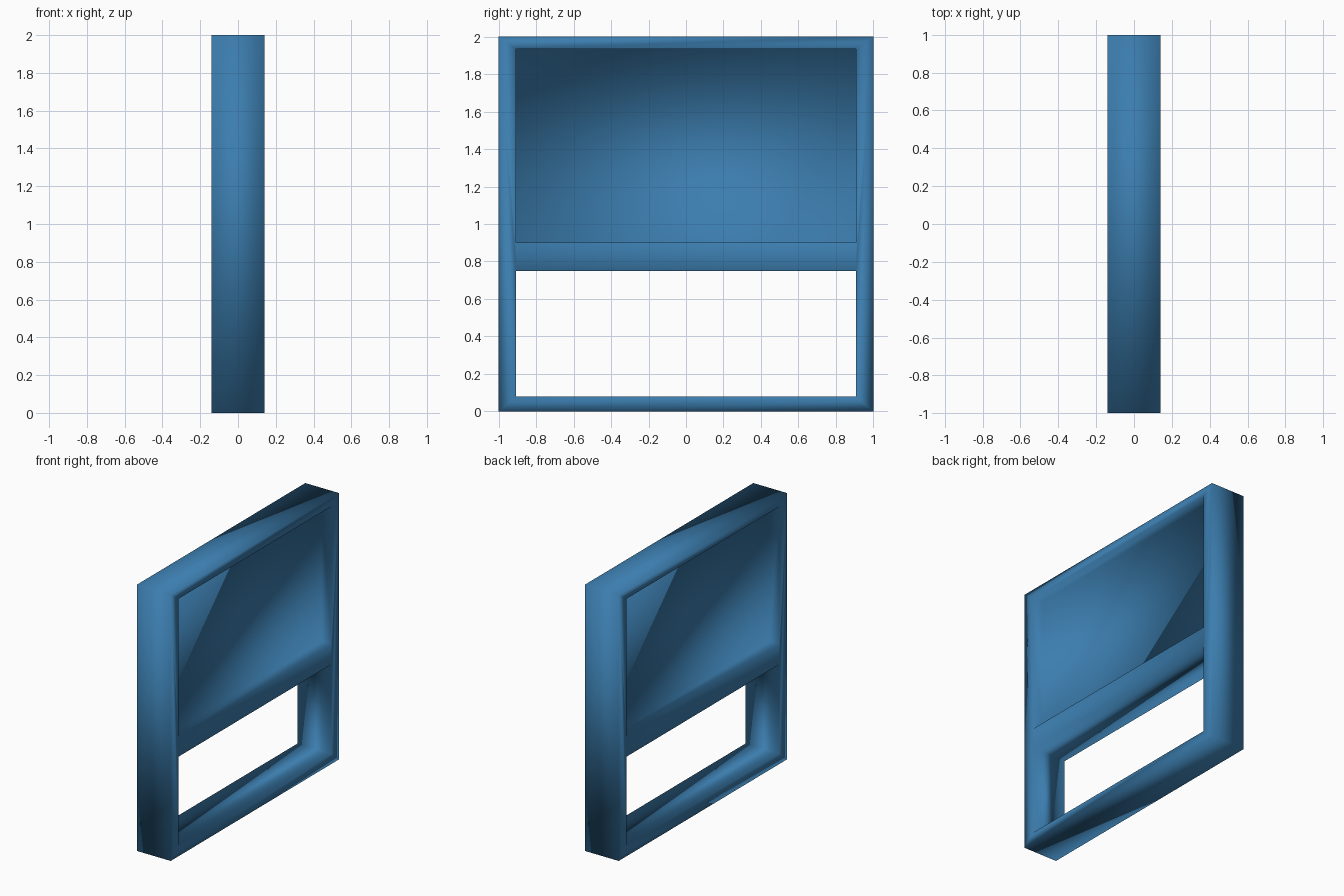
import bpy
import bmesh

if "Cube" in bpy.data.objects:
    bpy.data.objects.remove(bpy.data.objects["Cube"], do_unlink=True)

HALF_DEPTH = 0.141
RECESS = 0.08

# Blue paint
paint = bpy.data.materials.new("blue_paint")
paint.use_nodes = True
colour = (0.044, 0.205, 0.425, 1)
paint.diffuse_color = colour
paint.node_tree.nodes["Principled BSDF"].inputs["Base Color"].default_value = colour

bm = bmesh.new()


def rect(x, half_width, low, high):
    """Four corners: bottom left, bottom right, top right, top left."""
    w = half_width
    return [bm.verts.new((x, y, z)) for y, z in
            ((-w, low), (w, low), (w, high), (-w, high))]


def bridge(a, b):
    """Walls between two matching rectangles."""
    for i in range(4):
        j = (i + 1) % 4
        bm.faces.new((a[i], a[j], b[j], b[i]))


outers, openings = [], []
for side in (1, -1):
    x = side * HALF_DEPTH
    outer = rect(x, 1, 0, 2)
    opening = rect(x, 0.907, 0.078, 0.748)
    pane_rim = rect(x, 0.907, 0.9, 1.935)
    pane = rect(x - side * RECESS, 0.907, 0.9, 1.935)

    # Sill, sash rail and head
    for lower, upper in (((outer[0], outer[1]), (opening[0], opening[1])),
                         ((opening[3], opening[2]), (pane_rim[0], pane_rim[1])),
                         ((pane_rim[3], pane_rim[2]), (outer[3], outer[2]))):
        bm.faces.new((lower[0], lower[1], upper[1], upper[0]))

    # Jambs
    for b, t in ((0, 3), (1, 2)):
        bm.faces.new((outer[b], opening[b], opening[t],
                      pane_rim[b], pane_rim[t], outer[t]))

    # Recessed pane
    bridge(pane_rim, pane)
    bm.faces.new(pane)
    outers.append(outer)
    openings.append(opening)

# Outer edges and the open lower half
bridge(*outers)
bridge(*openings)
bmesh.ops.recalc_face_normals(bm, faces=bm.faces)

mesh = bpy.data.meshes.new("sash_window")
bm.to_mesh(mesh)
bm.free()
mesh.materials.append(paint)
mesh.shade_smooth()
window = bpy.data.objects.new("sash_window", mesh)
bpy.context.collection.objects.link(window)
